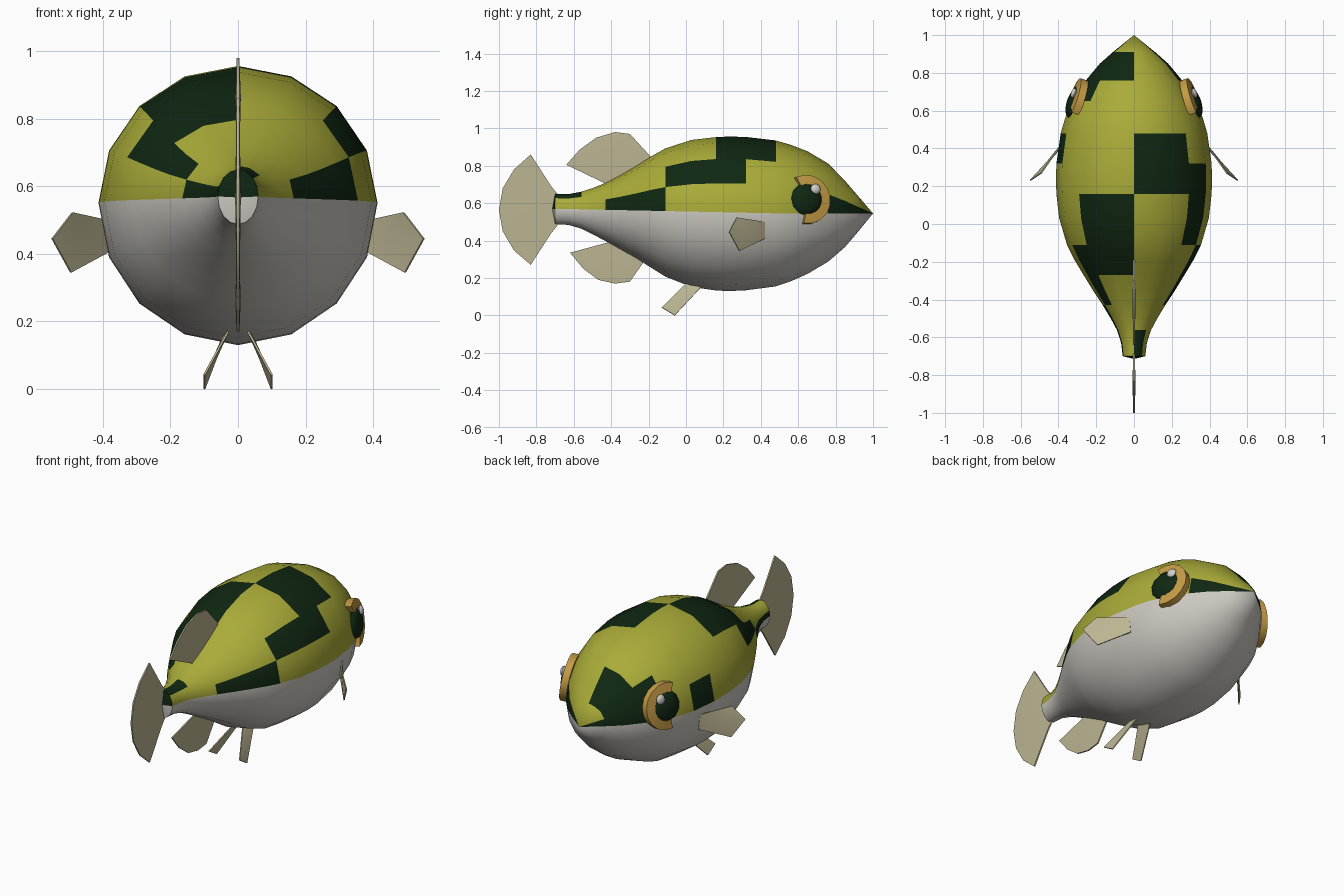
import bpy, bmesh, math
from mathutils import Vector, Matrix

if "Cube" in bpy.data.objects:
    bpy.data.objects.remove(bpy.data.objects["Cube"])


def mat(name, rgb):
    m = bpy.data.materials.new(name)
    m.diffuse_color = (*rgb, 1)
    m.use_nodes = True
    m.node_tree.nodes["Principled BSDF"].inputs["Base Color"].default_value = m.diffuse_color
    return m


OLIVE = mat("olive_yellow", (0.40, 0.41, 0.04))
DARK = mat("dark_green", (0.005, 0.02, 0.006))
BELLY = mat("pale_belly", (0.60, 0.58, 0.53))
FIN = mat("fin_cream", (0.50, 0.46, 0.29))
AMBER = mat("amber", (0.55, 0.33, 0.06))
GLINT = mat("eye_glint", (0.62, 0.62, 0.60))


def finish(bm, name, mats, smooth=True, angle=40):
    bmesh.ops.recalc_face_normals(bm, faces=bm.faces)
    me = bpy.data.meshes.new(name)
    bm.to_mesh(me)
    bm.free()
    for m in mats:
        me.materials.append(m)
    ob = bpy.data.objects.new(name, me)
    bpy.context.collection.objects.link(ob)
    if smooth:
        bpy.ops.object.select_all(action='DESELECT')
        ob.select_set(True)
        bpy.context.view_layer.objects.active = ob
        bpy.ops.object.shade_smooth_by_angle(angle=math.radians(angle))
    return ob


# Body stations: y, half width, top z, bottom z
STATIONS = [
    (0.91, 0.112, 0.650, 0.435), (0.85, 0.180, 0.720, 0.365),
    (0.76, 0.255, 0.812, 0.287), (0.65, 0.327, 0.877, 0.222),
    (0.56, 0.365, 0.912, 0.182), (0.48, 0.388, 0.935, 0.155),
    (0.32, 0.411, 0.954, 0.134), (0.23, 0.413, 0.956, 0.130),
    (0.16, 0.411, 0.953, 0.133), (0.03, 0.396, 0.938, 0.152),
    (-0.11, 0.355, 0.893, 0.207), (-0.19, 0.315, 0.848, 0.257),
    (-0.27, 0.267, 0.797, 0.308), (-0.35, 0.218, 0.750, 0.352),
    (-0.43, 0.165, 0.709, 0.397), (-0.50, 0.123, 0.680, 0.434),
    (-0.56, 0.091, 0.661, 0.464), (-0.63, 0.068, 0.648, 0.484),
    (-0.70, 0.060, 0.650, 0.487)]
SIDES = 16

# Patches: side (1 = +x), y from, y to, lowest and highest angle in degrees
PATCHES = [
    (1, 0.16, 0.48, 45, 90), (1, -0.11, 0.32, 22.5, 45),
    (1, -0.43, -0.11, 0, 22.5), (1, -0.70, -0.56, 45, 90),
    (1, 0.76, 1.0, 0, 22.5),
    (-1, -0.11, 0.16, 45, 90), (-1, -0.27, -0.11, 22.5, 90),
    (-1, -0.43, -0.27, 22.5, 45), (-1, -0.70, -0.43, 0, 22.5),
    (-1, 0.32, 0.48, 0, 22.5), (-1, 0.76, 0.91, 22.5, 90),
    (-1, 0.65, 0.76, 22.5, 45), (-1, 0.65, 1.0, 0, 22.5)]


def skin_index(y, deg):
    if deg > 180:
        return 2
    side, a = (1, deg) if deg < 90 else (-1, 180 - deg)
    for s, y0, y1, a0, a1 in PATCHES:
        if s == side and y0 < y < y1 and a0 < a < a1:
            return 1
    return 0


def equator(y):
    return 0.545 + 0.025 * min(1, max(0, (0.5 - y) / 1.2))


bm = bmesh.new()
rings = []
for y, w, top, bot in STATIONS:
    zc = equator(y)
    ring = []
    for i in range(SIDES):
        a = 2 * math.pi * i / SIDES
        h = top - zc if math.sin(a) > 0 else zc - bot
        ring.append(bm.verts.new((w * math.cos(a), y, zc + h * math.sin(a))))
    rings.append(ring)
nose = bm.verts.new((0, 1.0, 0.545))
rump = bm.verts.new((0, -0.715, 0.567))
step = 360 / SIDES
for i in range(SIDES):
    j, deg = (i + 1) % SIDES, (i + 0.5) * step
    bm.faces.new((nose, rings[0][i], rings[0][j])).material_index = skin_index(0.95, deg)
    for k in range(len(rings) - 1):
        f = bm.faces.new((rings[k][i], rings[k + 1][i], rings[k + 1][j], rings[k][j]))
        f.material_index = skin_index((STATIONS[k][0] + STATIONS[k + 1][0]) / 2, deg)
    # Tail stump cap, dark above and pale below
    bm.faces.new((rump, rings[-1][j], rings[-1][i])).material_index = 1 if deg < 180 else 2
finish(bm, "body", [OLIVE, DARK, BELLY], angle=60)


def fin(name, pts, thick=0.01):
    """Thin plate over an outline of 3D points, slimmer at its rim."""
    pts = [Vector(p) for p in pts]
    centre = sum(pts, Vector()) / len(pts)
    n = Vector()
    for p, q in zip(pts, pts[1:] + pts[:1]):
        n += (p - centre).cross(q - centre)
    n.normalize()
    bm = bmesh.new()
    layers = []
    for s in (1, -1):
        rim = [bm.verts.new(p + n * s * thick * 0.3) for p in pts]
        mid = bm.verts.new(centre + n * s * thick * 0.6)
        for i in range(len(rim)):
            bm.faces.new((mid, rim[i], rim[(i + 1) % len(rim)]))
        layers.append(rim)
    a, b = layers
    for i in range(len(a)):
        j = (i + 1) % len(a)
        bm.faces.new((a[i], a[j], b[j], b[i]))
    return finish(bm, name, [FIN])


# Median fins, outlined in y and z
MEDIAN = {
    "tail_fin": [(-0.68, 0.64), (-0.72, 0.69), (-0.83, 0.86), (-0.92, 0.78), (-0.98, 0.68),
                 (-1.0, 0.563), (-0.98, 0.45), (-0.92, 0.347), (-0.83, 0.27),
                 (-0.72, 0.44), (-0.68, 0.49)],
    "back_fin": [(-0.64, 0.805), (-0.57, 0.885), (-0.48, 0.95), (-0.38, 0.98), (-0.30, 0.97),
                 (-0.19, 0.85), (-0.24, 0.78), (-0.40, 0.69)],
    "under_fin": [(-0.62, 0.335), (-0.55, 0.25), (-0.47, 0.19), (-0.38, 0.17), (-0.30, 0.18),
                  (-0.23, 0.28), (-0.28, 0.34), (-0.38, 0.40)]}
for name, outline in MEDIAN.items():
    fin(name, [(0, y, z) for y, z in outline], 0.014)

# Paired fins
SIDE = [(0.385, 0.42, 0.50), (0.49, 0.27, 0.523), (0.55, 0.23, 0.445),
        (0.495, 0.285, 0.345), (0.375, 0.42, 0.41)]
LOWER = [(0.10, -0.06, 0.0), (0.10, -0.13, 0.042), (0.03, 0.0, 0.17), (0.045, 0.08, 0.15)]


def plate_frame(s):
    """Eye frame: local x forward, local y up, local z outward."""
    out = Vector((0.93 * s, 0.33, 0.16)).normalized()
    fwd = Vector((0, 1, 0))
    fwd = (fwd - out * fwd.dot(out)).normalized()
    up = Vector((0, 0, 1))
    up = (up - out * up.dot(out) - fwd * up.dot(fwd)).normalized()
    m = Matrix((fwd, up, out)).transposed().to_4x4()
    m.translation = Vector((0.318 * s, 0.645, 0.62))
    return m


for side, s in (("right", 1), ("left", -1)):
    fin(side + "_side_fin", [(x * s, y, z) for x, y, z in SIDE])
    fin(side + "_lower_fin", [(x * s, y, z) for x, y, z in LOWER])
    frame = plate_frame(s)

    # Open eye ring
    bm = bmesh.new()
    cuts = []
    for i in range(11):
        a = math.radians(-98 + 216 * i / 10)
        cuts.append([bm.verts.new(frame @ Vector((r * math.cos(a), r * math.sin(a), d)))
                     for r, d in ((0.08, -0.03), (0.132, -0.03), (0.132, 0.01), (0.08, 0.018))])
    for p, q in zip(cuts, cuts[1:]):
        for k in range(4):
            bm.faces.new((p[k], p[(k + 1) % 4], q[(k + 1) % 4], q[k]))
    bm.faces.new(cuts[0])
    bm.faces.new(cuts[-1])
    finish(bm, side + "_eye_ring", [AMBER], angle=30)

    # Low domed pupil
    bm = bmesh.new()
    bmesh.ops.create_uvsphere(bm, u_segments=12, v_segments=8, radius=1.0,
                              matrix=frame @ Matrix.Diagonal((0.088, 0.088, 0.035, 1)))
    finish(bm, side + "_pupil", [DARK])

    # Glint bead
    bm = bmesh.new()
    bmesh.ops.create_uvsphere(bm, u_segments=10, v_segments=6, radius=1.0,
                              matrix=frame @ Matrix.Translation((0.042, 0.055, 0.026))
                              @ Matrix.Diagonal((0.028, 0.028, 0.014, 1)))
    finish(bm, side + "_eye_glint", [GLINT])
